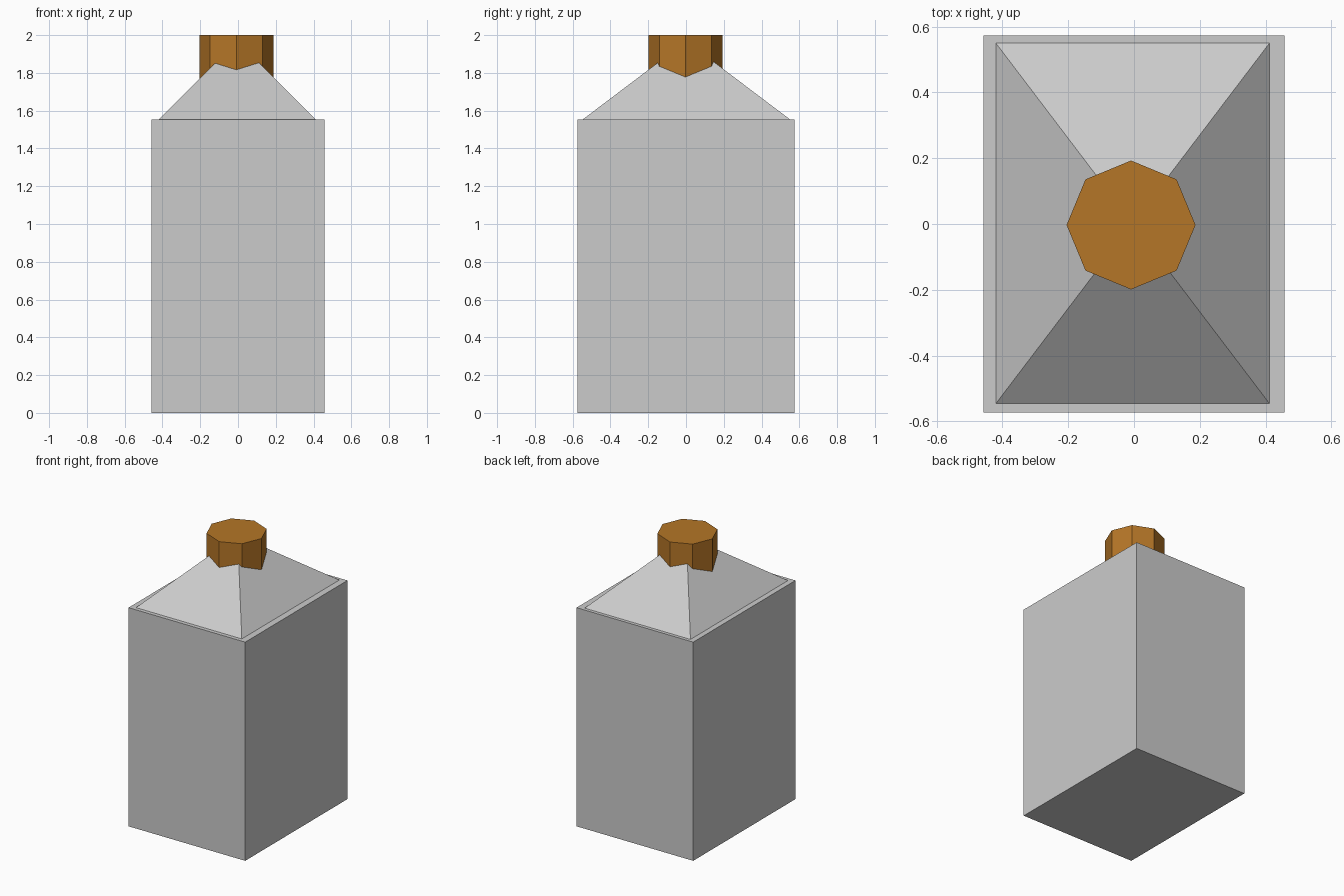
import bpy, math

if "Cube" in bpy.data.objects:
    bpy.data.objects.remove(bpy.data.objects["Cube"])


def add_prism(name, sides, r_bottom, r_top, z0, z1, x, y, scale=(1, 1), turn=0):
    """Flat-sided cone or cylinder standing between two heights."""
    bpy.ops.mesh.primitive_cone_add(vertices=sides, radius1=r_bottom, radius2=r_top,
                                    depth=z1 - z0)
    ob = bpy.context.object
    ob.name = name
    ob.rotation_euler = (0, 0, turn)
    bpy.ops.object.transform_apply(location=False, rotation=True, scale=False)
    ob.scale = (scale[0], scale[1], 1)
    bpy.ops.object.transform_apply(location=False, rotation=False, scale=True)
    ob.location = (x, y, (z0 + z1) / 2)
    return ob


# Rectangular container body
bpy.ops.mesh.primitive_cube_add(size=1, location=(0, 0, 0.777))
body = bpy.context.object
body.name = "body"
body.scale = (0.917, 1.148, 1.554)
bpy.ops.object.transform_apply(location=False, rotation=False, scale=True)

# Pyramid shoulder, slightly inset from the body edge; its tip sits inside the cap
r = math.sqrt(2)
add_prism("shoulder", 4, r, 0, 1.554, 1.968, -0.004, 0.002,
          scale=(0.416, 0.548), turn=math.radians(45))

# Eight-sided cap pushed down over the tip
cap = add_prism("cap", 8, 0.196, 0.196, 1.70, 2.0, -0.009, -0.003)
mat = bpy.data.materials.new("cap_orange")
mat.diffuse_color = (0.46, 0.18, 0.02, 1)
mat.use_nodes = True
mat.node_tree.nodes["Principled BSDF"].inputs["Base Color"].default_value = mat.diffuse_color
cap.data.materials.append(mat)
